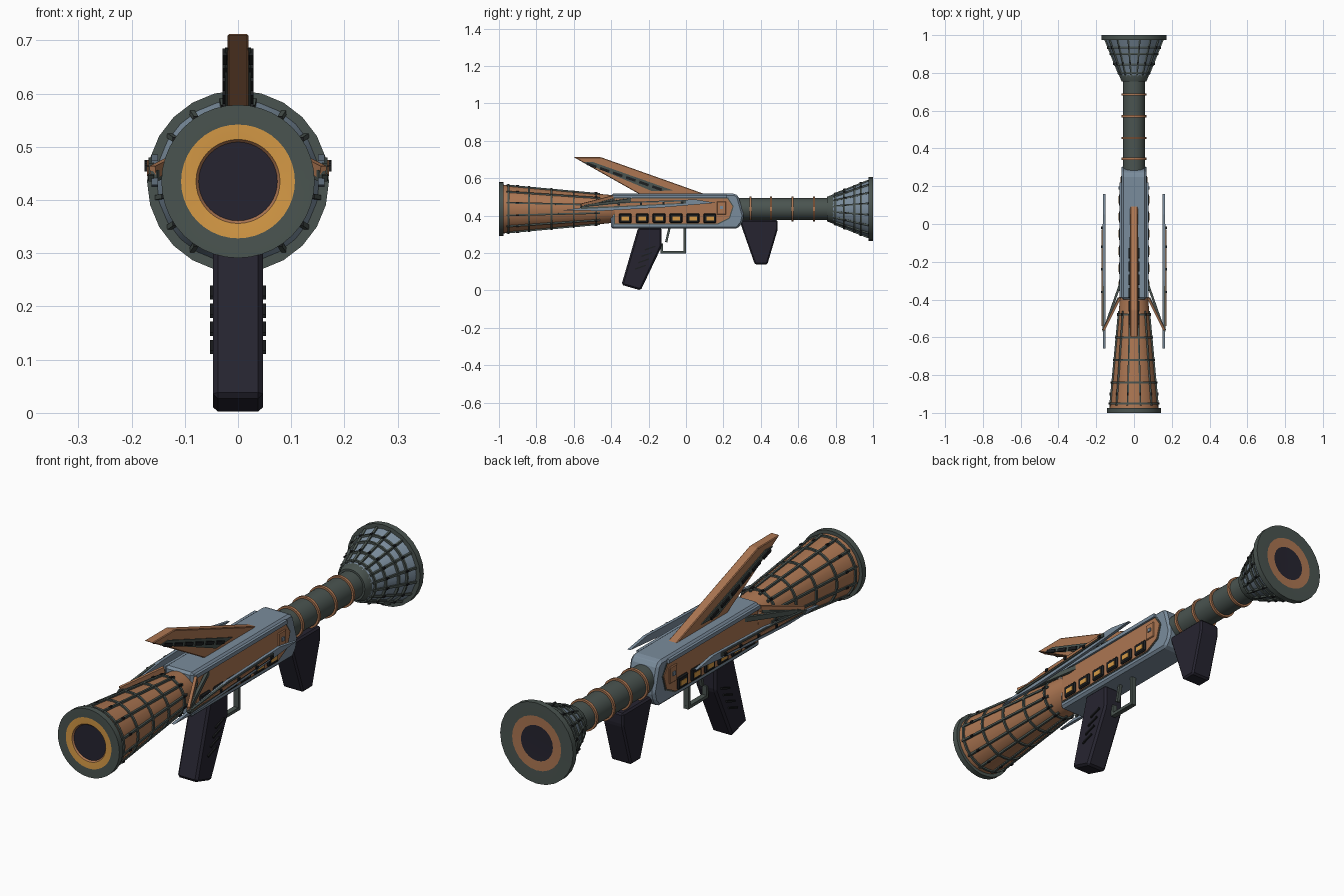
import bpy, bmesh, math
from mathutils import Vector, Matrix

if "Cube" in bpy.data.objects:
    bpy.data.objects.remove(bpy.data.objects["Cube"])

AXIS = 0.435  # height of the tube axis


def material(name, *rgb):
    m = bpy.data.materials.new(name)
    m.diffuse_color = [((c / 255 + 0.055) / 1.055) ** 2.4 for c in rgb] + [1]
    m.use_nodes = True
    m.node_tree.nodes["Principled BSDF"].inputs["Base Color"].default_value = m.diffuse_color
    return m


WOOD = material("copper brown", 172, 118, 82)
STEEL = material("blue grey", 122, 140, 156)
IRON = material("dark green grey", 74, 84, 80)
NAVY = material("dark navy", 38, 36, 48)
AMBER = material("amber", 214, 154, 70)
BLACK = material("near black", 28, 30, 32)


def finish(name, bm, mats, smooth=False):
    bmesh.ops.recalc_face_normals(bm, faces=bm.faces[:])
    me = bpy.data.meshes.new(name)
    bm.to_mesh(me)
    bm.free()
    for m in mats:
        me.materials.append(m)
    ob = bpy.data.objects.new(name, me)
    bpy.context.collection.objects.link(ob)
    if smooth:
        bpy.ops.object.select_all(action='DESELECT')
        ob.select_set(True)
        bpy.context.view_layer.objects.active = ob
        bpy.ops.object.shade_smooth_by_angle(angle=math.radians(25))
    return ob


def lathe(name, profile, mats, bands=None, n=32, closed=False, smooth=True):
    """Spin (y, radius) points about the tube axis; bands = material per segment."""
    bm = bmesh.new()
    rings = []
    for y, r in profile:
        if r == 0:
            rings.append([bm.verts.new((0, y, AXIS))] * n)
        else:
            rings.append([bm.verts.new((r * math.cos(2 * math.pi * k / n), y,
                                        AXIS + r * math.sin(2 * math.pi * k / n))) for k in range(n)])
    pairs = list(zip(rings, rings[1:] + rings[:1])) if closed else list(zip(rings, rings[1:]))
    for i, (a, b) in enumerate(pairs):
        for k in range(n):
            j = (k + 1) % n
            vs = list(dict.fromkeys([a[k], a[j], b[j], b[k]]))
            bm.faces.new(vs).material_index = bands[i] if bands else 0
    return finish(name, bm, mats, smooth)


def hoop(name, y, r0, r1, w, mat, n=32):
    return lathe(name, [(y - w, r0), (y - w, r1), (y + w, r1), (y + w, r0)], [mat], None, n, True)


def prism(name, pts, x0, x1, mat, bevel=0):
    """Extrude a side outline of (y, z) points from x0 to x1."""
    bm = bmesh.new()
    a = [bm.verts.new((x0, y, z)) for y, z in pts]
    b = [bm.verts.new((x1, y, z)) for y, z in pts]
    bm.faces.new(a)
    bm.faces.new(b[::-1])
    for i in range(len(pts)):
        j = (i + 1) % len(pts)
        bm.faces.new((a[i], a[j], b[j], b[i]))
    if bevel:
        bmesh.ops.recalc_face_normals(bm, faces=bm.faces[:])
        bmesh.ops.bevel(bm, geom=bm.edges[:], offset=bevel, segments=1, affect='EDGES')
    return finish(name, bm, [mat])


def bars(name, segs, w, h, mat):
    """Join straight bars, each running from p to q, into one object."""
    bm = bmesh.new()
    for p, q in segs:
        p, q = Vector(p), Vector(q)
        d = q - p
        m = Matrix.Translation((p + q) / 2) @ d.to_track_quat('Y', 'Z').to_matrix().to_4x4()
        bmesh.ops.create_cube(bm, size=1, matrix=m @ Matrix.Diagonal((w, d.length, h, 1)))
    return finish(name, bm, [mat])


def polar(y, r, a):
    return (r * math.cos(a), y, AXIS + r * math.sin(a))


def rect(y0, y1, z0, z1):
    return [(y0, z0), (y1, z0), (y1, z1), (y0, z1)]


def cage(name, y0, r0, y1, r1, count, hoops):
    """Straight ribs, hoops and rivets laid over a cone."""
    angles = [2 * math.pi * (k + 0.5) / count for k in range(count)]
    bars(name + "_ribs", [(polar(y0, r0, a), polar(y1, r1, a)) for a in angles], 0.009, 0.009, IRON)
    rad = lambda y: r0 + (r1 - r0) * (y - y0) / (y1 - y0)
    for i, y in enumerate(hoops):
        hoop(f"{name}_hoop_{i}", y, rad(y) - 0.008, rad(y) + 0.004, 0.005, IRON)
    rivets = [(polar(y - 0.008, rad(y) + 0.004, a), polar(y + 0.008, rad(y) + 0.004, a))
              for a in angles for y in (hoops[0] + 0.05, hoops[-1])]
    bars(name + "_rivets", rivets, 0.008, 0.008, BLACK)


# front cone, its rim and cage
lathe("front_cone", [(-0.985, 0.131), (-0.38, 0.073), (-0.38, 0)], [WOOD])
lathe("front_rim", [(-0.975, 0.12), (-0.975, 0.144), (-1, 0.144), (-1, 0.107), (-0.998, 0.079),
                    (-0.992, 0.074), (-0.992, 0)], [IRON, AMBER, WOOD, NAVY], [0, 0, 0, 1, 2, 3], 40)
cage("front_cage", -0.96, 0.131, -0.46, 0.083, 12, [-0.95, -0.84, -0.72, -0.60, -0.48])

# barrel with bands
lathe("barrel", [(0.28, 0.058), (0.78, 0.058)], [IRON])
for i, y in enumerate((0.345, 0.455, 0.57, 0.685)):
    hoop(f"barrel_band_{i}", y, 0.05, 0.066, 0.006, WOOD)

# rear flare
lathe("rear_collar", [(0.755, 0.05), (0.755, 0.066), (0.785, 0.078), (0.80, 0.078)], [IRON])
lathe("rear_flare", [(0.78, 0.076), (0.80, 0.082), (0.90, 0.122), (0.98, 0.155)], [STEEL], n=24)
lathe("rear_rim", [(0.975, 0.14), (0.975, 0.171), (1, 0.171), (1, 0.115), (0.998, 0.075), (0.998, 0)],
      [IRON, WOOD, NAVY], [0, 0, 0, 1, 2], 24)
cage("rear_cage", 0.79, 0.080, 0.975, 0.155, 16, [0.80, 0.845, 0.90, 0.935])

# receiver body
prism("body", [(-0.40, 0.33), (-0.40, 0.518), (0.26, 0.518), (0.28, 0.505), (0.31, 0.40),
               (0.30, 0.36), (0.275, 0.33)], -0.066, 0.066, STEEL, 0.010)

for s, side in ((-1, "left"), (1, "right")):
    # side panel with lit ports
    prism(f"{side}_panel_border", [(-0.385, 0.352), (-0.385, 0.497), (0.225, 0.497), (0.255, 0.45),
                                   (0.235, 0.385), (0.17, 0.352)], s * 0.06, s * 0.068, IRON)
    prism(f"{side}_panel", [(-0.38, 0.357), (-0.38, 0.492), (0.22, 0.492), (0.249, 0.45),
                            (0.23, 0.389), (0.168, 0.357)], s * 0.06, s * 0.071, WOOD)
    for i in range(6):
        y = -0.325 + 0.0905 * i
        prism(f"{side}_port_frame_{i}", rect(y - 0.034, y + 0.034, 0.36, 0.412),
              s * 0.06, s * 0.079, BLACK, 0.005)
        prism(f"{side}_port_light_{i}", rect(y - 0.019, y + 0.021, 0.374, 0.394),
              s * 0.07, s * 0.081, AMBER)
    prism(f"{side}_panel_plate", rect(0.165, 0.215, 0.405, 0.475), s * 0.06, s * 0.076, WOOD, 0.003)
    prism(f"{side}_panel_bolt", rect(0.183, 0.199, 0.435, 0.451), s * 0.07, s * 0.081, STEEL)
    # steel side rail along the top of the panel
    bars(f"{side}_panel_rail", [((s * 0.071, -0.39, 0.503), (s * 0.071, 0.22, 0.503))], 0.012, 0.016, STEEL)

    # side blade with an outer strip
    prism(f"{side}_blade", [(0.16, 0.468), (0.05, 0.486), (-0.30, 0.474), (-0.48, 0.452), (-0.66, 0.428),
                            (-0.45, 0.425), (-0.12, 0.444)], s * 0.15, s * 0.163, STEEL)
    prism(f"{side}_blade_edge", [(0.0, 0.480), (-0.35, 0.470), (-0.57, 0.447), (-0.56, 0.435),
                                 (-0.35, 0.445), (0.0, 0.464)], s * 0.158, s * 0.168, IRON)
    prism(f"{side}_blade_strip", [(-0.03, 0.475), (-0.35, 0.465), (-0.54, 0.445), (-0.35, 0.451),
                                  (-0.03, 0.467)], s * 0.16, s * 0.171, WOOD)
    bars(f"{side}_blade_studs", [((s * 0.16, y, 0.47 + 0.03 * y), (s * 0.176, y, 0.47 + 0.03 * y))
                                 for y in (-0.02, -0.12, -0.24, -0.36)], 0.012, 0.012, BLACK)

    # swept struts that hold the blade
    bars(f"{side}_inner_strut", [((s * 0.06, -0.28, 0.485), (s * 0.158, -0.56, 0.445))], 0.012, 0.02, IRON)
    bars(f"{side}_outer_strut", [((s * 0.075, -0.39, 0.495), (s * 0.16, -0.56, 0.452))], 0.012, 0.024, WOOD)
    bars(f"{side}_outer_strut_edge", [((s * 0.083, -0.39, 0.485), (s * 0.167, -0.56, 0.442))], 0.006, 0.012, IRON)

    # inset strip on the top fin
    prism(f"{side}_fin_inset", [(-0.55, 0.685), (-0.50, 0.687), (-0.07, 0.535), (-0.18, 0.53)],
          s * 0.018, s * 0.024, IRON)
    bars(f"{side}_fin_slats", [((s * 0.025, -0.53 + 0.07 * i, 0.678 - 0.0245 * i),
                                (s * 0.025, -0.48 + 0.07 * i, 0.6605 - 0.0245 * i))
                               for i in range(6)], 0.008, 0.014, BLACK)

    # grip ridges
    bars(f"{side}_grip_ridges", [((s * 0.047, -0.272 + 0.5 * (z - 0.12), z - 0.006),
                                  (s * 0.047, -0.215 + 0.5 * (z - 0.12), z + 0.014))
                                 for z in (0.12, 0.154, 0.188, 0.222)], 0.012, 0.007, BLACK)

# swept top fin
prism("top_fin", [(-0.60, 0.712), (-0.455, 0.712), (0.10, 0.515), (-0.25, 0.515)], -0.02, 0.02, WOOD, 0.003)

# grips
prism("rear_grip", [(-0.256, 0.335), (-0.13, 0.335), (-0.13, 0.235), (-0.242, 0.0), (-0.345, 0.03)],
      -0.047, 0.047, NAVY, 0.009)
prism("front_grip", [(0.285, 0.376), (0.49, 0.376), (0.49, 0.325), (0.435, 0.139), (0.368, 0.139)],
      -0.047, 0.047, NAVY, 0.007)

# trigger and guard
bars("trigger_guard", [((0, -0.135, 0.205), (0, 0, 0.205)), ((0, -0.007, 0.205), (0, -0.007, 0.335)),
                       ((0, -0.129, 0.20), (0, -0.129, 0.25))], 0.022, 0.013, IRON)
bars("trigger", [((0, -0.088, 0.335), (0, -0.106, 0.258))], 0.014, 0.012, IRON)
